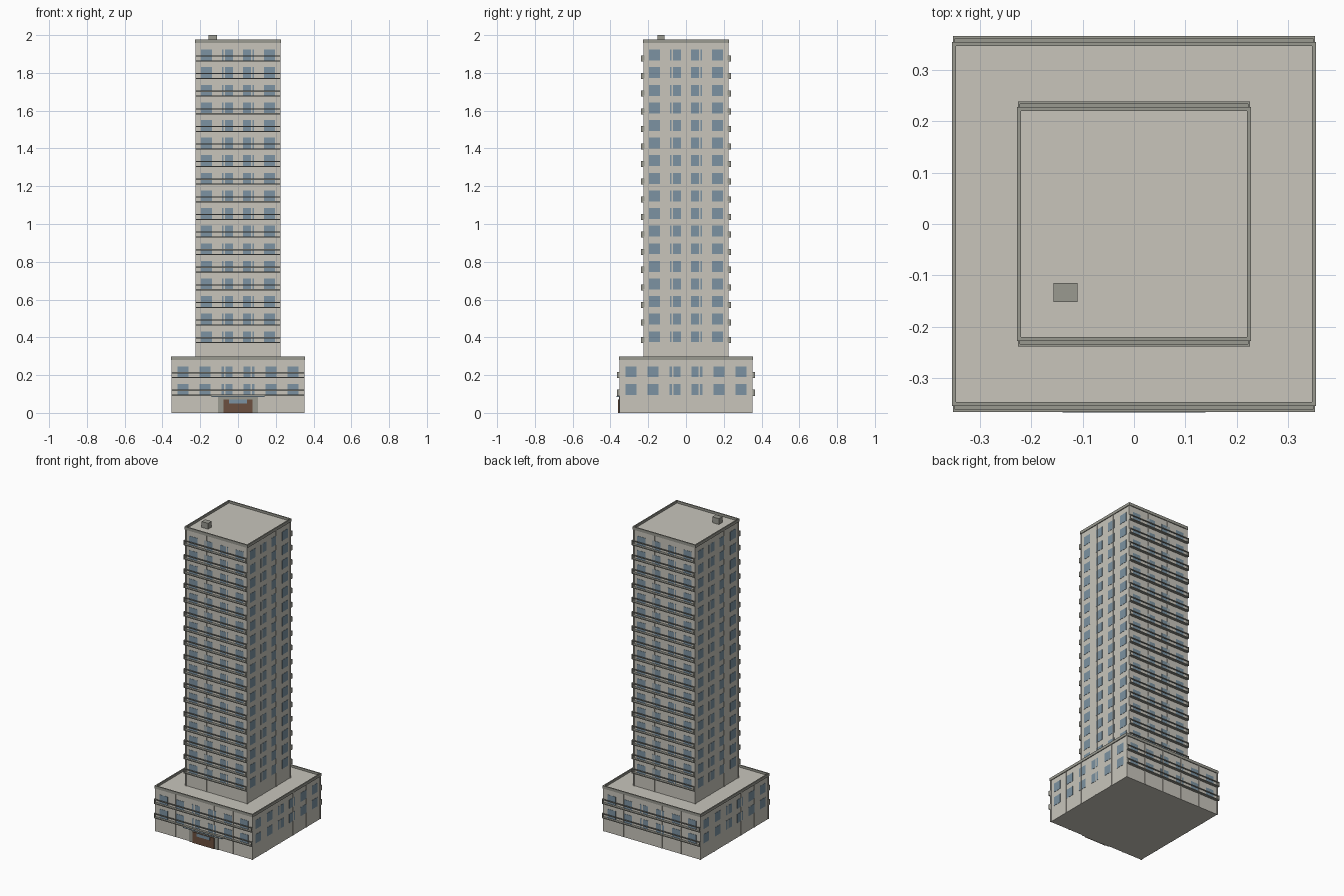
import bpy
import bmesh
from mathutils import Matrix, Vector

if "Cube" in bpy.data.objects:
    bpy.data.objects.remove(bpy.data.objects["Cube"])


def material(name, rgb):
    m = bpy.data.materials.new(name)
    m.diffuse_color = (*rgb, 1)
    m.use_nodes = True
    m.node_tree.nodes["Principled BSDF"].inputs["Base Color"].default_value = m.diffuse_color
    return m


WALL = material("wall", (0.58, 0.56, 0.50))
TRIM = material("trim", (0.32, 0.32, 0.28))
GLASS = material("glass", (0.20, 0.29, 0.36))
DOOR = material("door", (0.15, 0.08, 0.05))


def boxes(name, items, mat):
    """One object made of many boxes, each given as (low corner, high corner)."""
    bm = bmesh.new()
    for lo, hi in items:
        lo, hi = Vector(lo), Vector(hi)
        size = Matrix.Diagonal((*(hi - lo), 1))
        bmesh.ops.create_cube(bm, size=1, matrix=Matrix.Translation((lo + hi) / 2) @ size)
    me = bpy.data.meshes.new(name)
    bm.to_mesh(me)
    bm.free()
    me.materials.append(mat)
    ob = bpy.data.objects.new(name, me)
    bpy.context.collection.objects.link(ob)
    return ob


def on_side(side, u0, u1, d0, d1, z0, z1):
    """Box on a facade: u along the wall, d outwards. Sides: front, back, left, right."""
    s = -1 if side in ("front", "left") else 1
    a, b = sorted((s * d0, s * d1))
    if side in ("front", "back"):
        return (u0, a, z0), (u1, b, z1)
    return (a, u0, z0), (b, u1, z1)


SIDES = ("front", "back", "left", "right")
PITCH = 0.0932
WIN = 0.029


def block(name, half, z0, roof, top, first_row, rows, cols, spacing, bays):
    # wall core
    boxes(name + "_walls", [((-half, -half, z0), (half, half, roof))], WALL)

    # roof parapet
    o = half + 0.005
    i = half - 0.003
    rim = [on_side(s, -o, o, i, o, roof - 0.004, top) for s in ("front", "back")]
    rim += [on_side(s, -i, i, i, o, roof - 0.004, top) for s in ("left", "right")]
    boxes(name + "_parapet", rim, TRIM)

    # thin pilasters between bays
    strips = []
    for s in SIDES:
        for k in range(bays + 1):
            u = (2 * k / bays - 1) * (half - 0.002)
            strips.append(on_side(s, u - 0.004, u + 0.004, half - 0.002, half + 0.003, z0, roof))
    boxes(name + "_pilasters", strips, WALL)

    # windows on every side
    panes = []
    for s in SIDES:
        for r in range(rows):
            z = first_row + r * PITCH
            for c in range(cols):
                u = (c - (cols - 1) / 2) * spacing
                panes.append(on_side(s, u - WIN, u + WIN, half - 0.002, half + 0.0015, z - WIN, z + WIN))
    boxes(name + "_windows", panes, GLASS)

    # balconies on front and back: floor slab, top rail and end panels
    parts = []
    w, d = half + 0.003, half + 0.016
    for s in ("front", "back"):
        for r in range(rows):
            z = first_row + r * PITCH - 0.034
            parts.append(on_side(s, -w, w, half - 0.002, d, z, z + 0.006))
            parts.append(on_side(s, -w, w, d - 0.005, d, z + 0.026, z + 0.032))
            for e in (-1, 1):
                u0, u1 = sorted((e * w, e * (w - 0.004)))
                parts.append(on_side(s, u0, u1, half - 0.002, d, z + 0.006, z + 0.032))
    boxes(name + "_balconies", parts, TRIM)


block("podium", 0.35, 0.0, 0.284, 0.298, 0.1245, 2, 6, 0.1165, 5)
block("tower", 0.223, 0.284, 1.962, 1.977, 0.403, 17, 4, 0.111, 3)

# rooftop plant box
boxes("roof_plant_box", [((-0.157, -0.152, 1.96), (-0.11, -0.115, 2.0))], TRIM)

# entrance
boxes("entrance_surround", [on_side("front", -0.105, 0.105, 0.345, 0.355, 0, 0.085)], TRIM)
boxes("entrance_door", [on_side("front", -0.077, 0.077, 0.345, 0.359, 0, 0.072)], DOOR)
boxes("door_transom", [on_side("front", -0.048, 0.048, 0.345, 0.361, 0.05, 0.07)], GLASS)
boxes("entrance_canopy", [on_side("front", -0.139, 0.139, 0.345, 0.367, 0.084, 0.0905)], GLASS)
